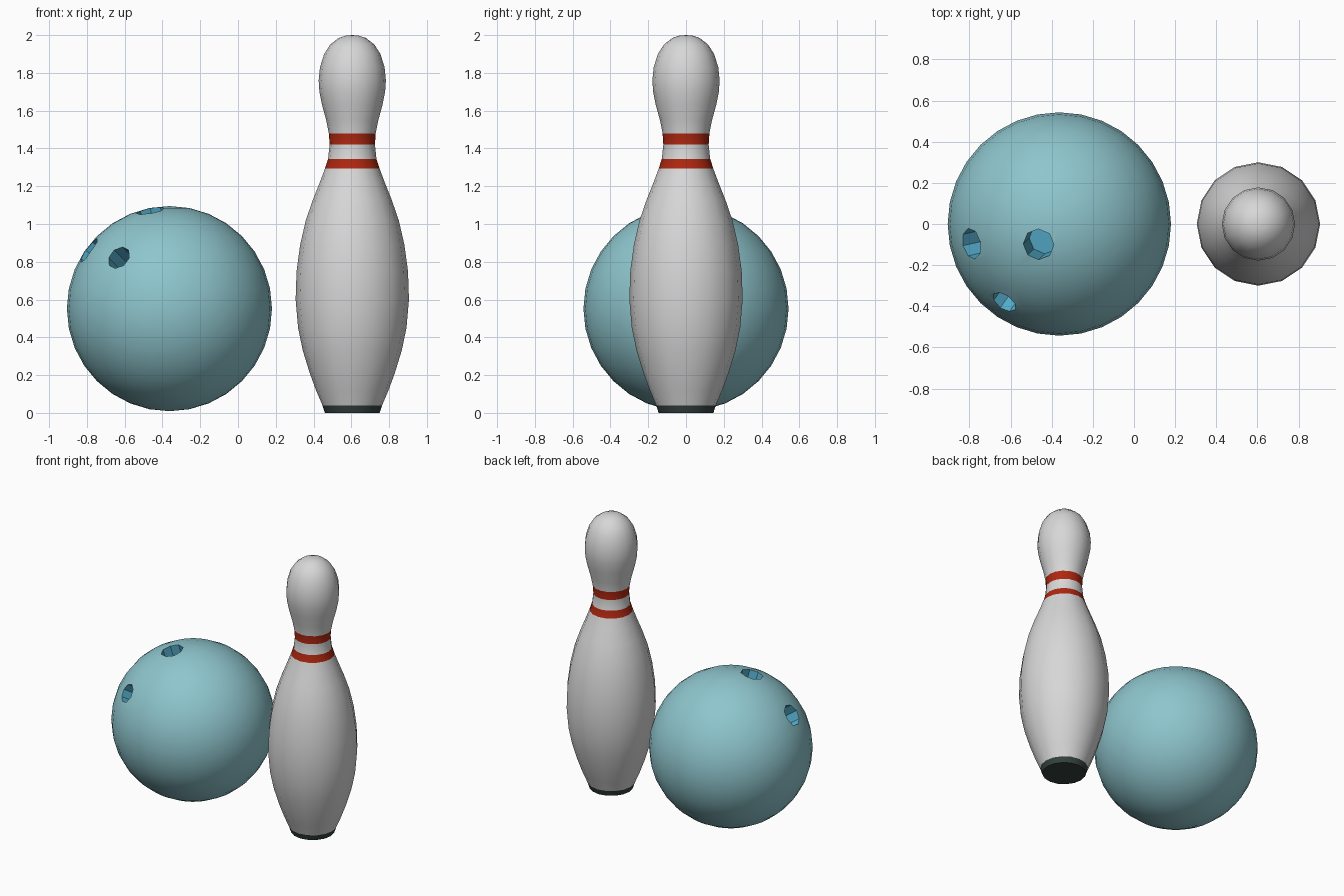
import bpy, bmesh, math
from mathutils import Vector

if "Cube" in bpy.data.objects:
    bpy.data.objects.remove(bpy.data.objects["Cube"])


def material(name, rgb):
    m = bpy.data.materials.new(name)
    m.diffuse_color = (*rgb, 1)
    m.use_nodes = True
    m.node_tree.nodes["Principled BSDF"].inputs["Base Color"].default_value = m.diffuse_color
    return m


white = material("pin white", (0.68, 0.68, 0.68))
red = material("stripe red", (0.42, 0.02, 0.005))
dark = material("base dark green", (0.035, 0.055, 0.05))
teal = material("ball teal", (0.27, 0.56, 0.61))
blue = material("hole blue", (0.09, 0.42, 0.60))


def make_object(name, bm, mats):
    mesh = bpy.data.meshes.new(name)
    bmesh.ops.recalc_face_normals(bm, faces=bm.faces)
    bm.to_mesh(mesh)
    bm.free()
    for m in mats:
        mesh.materials.append(m)
    ob = bpy.data.objects.new(name, mesh)
    bpy.context.collection.objects.link(ob)
    return ob


def smooth(ob, angle=40):
    bpy.ops.object.select_all(action='DESELECT')
    ob.select_set(True)
    bpy.context.view_layer.objects.active = ob
    bpy.ops.object.shade_smooth_by_angle(angle=math.radians(angle))


# Pin: turned profile (radius, height), with stripe loops at the neck
profile = [(0.145, 0), (0.158, 0.04), (0.192, 0.12), (0.225, 0.21),
           (0.262, 0.33), (0.287, 0.45), (0.30, 0.60), (0.295, 0.75),
           (0.276, 0.89), (0.246, 1.02), (0.208, 1.13), (0.172, 1.22),
           (0.144, 1.295), (0.128, 1.345), (0.120, 1.42), (0.124, 1.48),
           (0.138, 1.55), (0.160, 1.63), (0.174, 1.70), (0.178, 1.76),
           (0.171, 1.83), (0.149, 1.90), (0.117, 1.95), (0.072, 1.985),
           (0.035, 1.997)]
SIDES = 16
bm = bmesh.new()
rings = []
for r, z in profile:
    rings.append([bm.verts.new((0.605 + r * math.cos(2 * math.pi * i / SIDES),
                                r * math.sin(2 * math.pi * i / SIDES), z))
                  for i in range(SIDES)])
for a, b in zip(rings, rings[1:]):
    for i in range(SIDES):
        j = (i + 1) % SIDES
        bm.faces.new((a[i], a[j], b[j], b[i]))
bm.faces.new(rings[0])
tip = bm.verts.new((0.605, 0, 2.0))
for i in range(SIDES):
    bm.faces.new((rings[-1][i], rings[-1][(i + 1) % SIDES], tip))
for f in bm.faces:
    z = f.calc_center_median().z
    if z < 0.04:
        f.material_index = 2
    elif 1.295 < z < 1.345 or 1.42 < z < 1.48:
        f.material_index = 1
smooth(make_object("pin", bm, [white, red, dark]))

# Ball
centre, radius = Vector((-0.363, 0, 0.552)), 0.543
bm = bmesh.new()
bmesh.ops.create_uvsphere(bm, u_segments=32, v_segments=16, radius=radius)
bmesh.ops.translate(bm, verts=bm.verts, vec=centre)
ball = make_object("ball", bm, [teal, blue])

# Finger holes: eight-sided cutters pointing outward from the ball centre
DEPTH = 0.16
bm = bmesh.new()
for direction, r in [((-0.102, -0.10, 0.524), 0.076),
                     ((-0.432, -0.097, 0.312), 0.076),
                     ((-0.268, -0.380, 0.270), 0.066)]:
    d = Vector(direction).normalized()
    new = bmesh.ops.create_cone(bm, cap_ends=True, segments=8, radius1=r,
                                radius2=r, depth=DEPTH * 2)["verts"]
    bmesh.ops.rotate(bm, verts=new, cent=(0, 0, 0),
                     matrix=d.to_track_quat('Z', 'Y').to_matrix())
    bmesh.ops.translate(bm, verts=new, vec=centre + d * radius)
cutter = make_object("hole_cutter", bm, [])
cutter.hide_render = True

mod = ball.modifiers.new("holes", 'BOOLEAN')
mod.operation = 'DIFFERENCE'
mod.solver = 'EXACT'
mod.object = cutter
bpy.context.view_layer.objects.active = ball
bpy.ops.object.modifier_apply(modifier=mod.name)
bpy.data.objects.remove(cutter)

# Hole walls and floors lie well inside the ball surface
for p in ball.data.polygons:
    p.material_index = 1 if (p.center - centre).length < radius * 0.965 else 0
smooth(ball)
